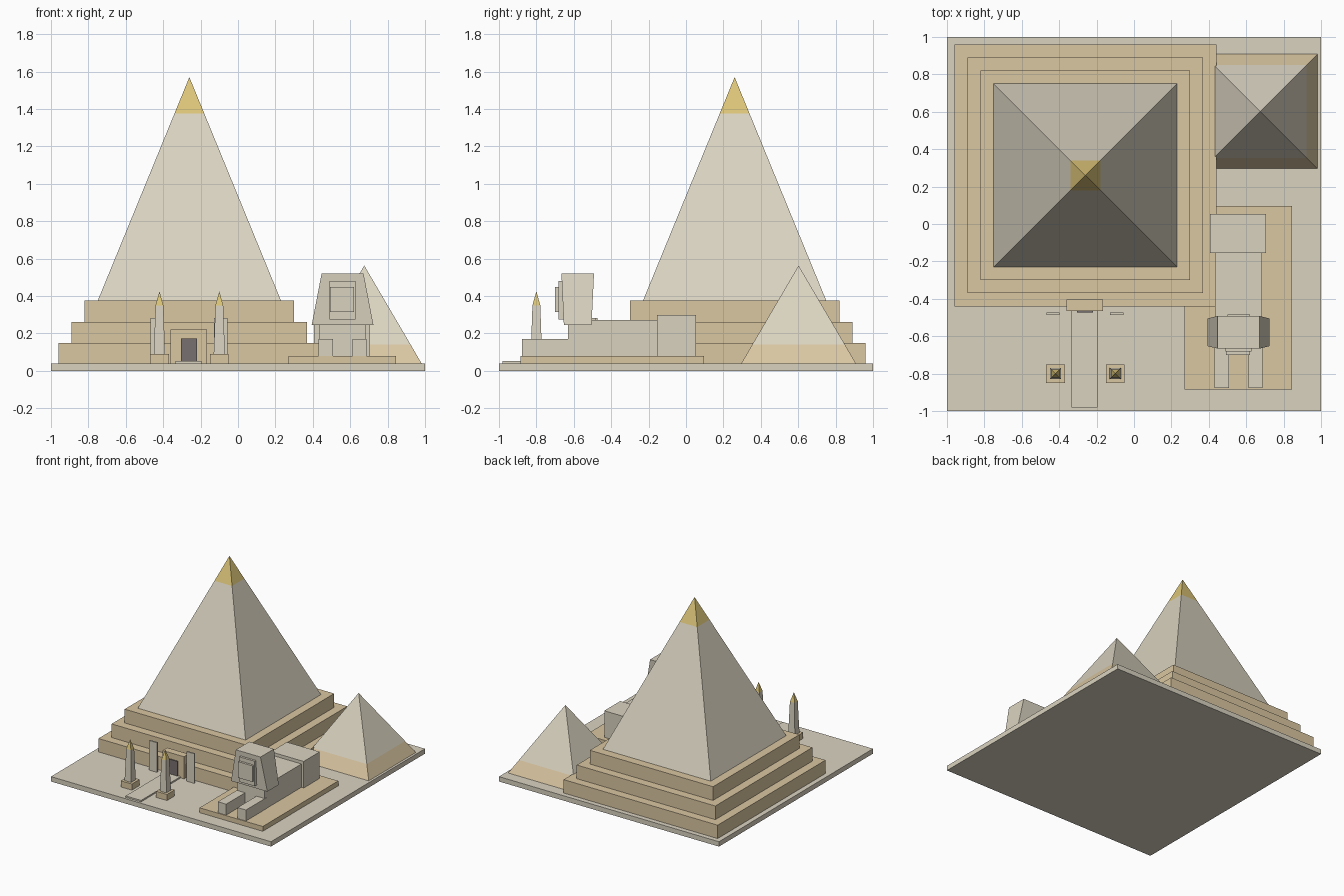
import bpy
import bmesh

default = bpy.data.objects.get("Cube")
if default:
    bpy.data.objects.remove(default, do_unlink=True)


def material(name, rgb):
    m = bpy.data.materials.new(name)
    m.use_nodes = True
    m.diffuse_color = (*rgb, 1)
    node = next(n for n in m.node_tree.nodes if n.type == "BSDF_PRINCIPLED")
    node.inputs["Base Color"].default_value = (*rgb, 1)
    return m


stone = material("pale stone", (0.70, 0.65, 0.53))
sand = material("sandstone", (0.70, 0.57, 0.36))
gold = material("gold", (0.72, 0.56, 0.19))
dark = material("dark doorway", (0.19, 0.16, 0.16))


def tower(name, cx, cy, rings, mats):
    """Loft rectangles (z, half x, half y); a zero ring is a point.
    Each section between rings takes the matching material."""
    bm = bmesh.new()
    loops = []
    for z, hx, hy in rings:
        if hx == 0:
            loops.append([bm.verts.new((cx, cy, z))] * 4)
        else:
            loops.append([bm.verts.new((cx + sx * hx, cy + sy * hy, z))
                          for sx, sy in ((-1, -1), (1, -1), (1, 1), (-1, 1))])
    slots = list(dict.fromkeys(mats))
    bm.faces.new(loops[0][::-1]).material_index = slots.index(mats[0])
    for lower, upper, mat in zip(loops, loops[1:], mats):
        for i in range(4):
            j = (i + 1) % 4
            corners = dict.fromkeys((lower[i], lower[j], upper[j], upper[i]))
            bm.faces.new(list(corners)).material_index = slots.index(mat)
    if rings[-1][1] > 0:
        bm.faces.new(loops[-1]).material_index = slots.index(mats[-1])
    bmesh.ops.recalc_face_normals(bm, faces=bm.faces)
    mesh = bpy.data.meshes.new(name)
    bm.to_mesh(mesh)
    bm.free()
    for mat in slots:
        mesh.materials.append(mat)
    obj = bpy.data.objects.new(name, mesh)
    bpy.context.collection.objects.link(obj)
    return obj


def box(name, x, y, z, mat):
    """Box from (min, max) ranges."""
    hx, hy = (x[1] - x[0]) / 2, (y[1] - y[0]) / 2
    return tower(name, sum(x) / 2, sum(y) / 2, [(h, hx, hy) for h in z], [mat])


# Ground slab
GROUND = 0.04
box("ground_slab", (-1, 1), (-1, 1), (0, GROUND), stone)

# Great pyramid on three terraces
px, py = -0.26, 0.26
levels = (GROUND, 0.15, 0.262, 0.375)
for i in range(3):
    half = 0.70 - 0.07 * i
    tower(f"terrace_{i + 1}", px, py,
          [(levels[i], half, half), (levels[i + 1], half, half)], [sand])
tower("great_pyramid", px, py,
      [(0.375, 0.49, 0.49), (1.375, 0.08, 0.08), (1.57, 0, 0)], [stone, gold])

# Small pyramid with a sandstone foot
tower("small_pyramid", 0.675, 0.602,
      [(GROUND, 0.306, 0.306), (0.14, 0.248, 0.248), (0.563, 0, 0)], [sand, stone])

# Entrance and causeway
box("entrance_frame", (-0.36, -0.165), (-0.465, -0.405), (GROUND, 0.222), sand)
box("entrance_door", (-0.305, -0.22), (-0.474, -0.46), (GROUND, 0.172), dark)
box("causeway", (-0.335, -0.195), (-0.98, -0.465), (GROUND, 0.052), stone)

# Standing slabs and obelisks either side of the causeway
for side, sx in (("right", -1), ("left", 1)):
    mid = -0.263 + sx * 0.17
    box(f"standing_slab_{side}", (mid - 0.036, mid + 0.036), (-0.486, -0.474),
        (GROUND, 0.283), stone)
    ox = -0.26 + sx * 0.16
    tower(f"obelisk_plinth_{side}", ox, -0.80,
          [(GROUND, 0.05, 0.05), (0.09, 0.05, 0.05)], [sand])
    tower(f"obelisk_{side}", ox, -0.80,
          [(0.09, 0.03, 0.03), (0.35, 0.021, 0.021), (0.425, 0, 0)], [stone, gold])

# Reclining guardian statue
box("statue_platform", (0.27, 0.845), (-0.885, 0.095), (GROUND, 0.08), sand)
box("statue_body", (0.432, 0.685), (-0.632, -0.10), (0.08, 0.272), stone)
box("statue_haunches", (0.407, 0.706), (-0.155, 0.053), (0.08, 0.298), stone)
for side, sx in (("right", -1), ("left", 1)):
    mid = 0.559 + sx * 0.09
    box(f"statue_paw_{side}", (mid - 0.038, mid + 0.038), (-0.878, -0.60),
        (0.08, 0.17), stone)
box("statue_neck", (0.50, 0.62), (-0.62, -0.485), (0.26, 0.283), stone)
tower("statue_headdress", 0.559, -0.579,
      [(0.245, 0.165, 0.074), (0.52, 0.112, 0.087)], [stone])
box("statue_face", (0.489, 0.629), (-0.682, -0.60), (0.275, 0.48), stone)
box("statue_muzzle", (0.492, 0.62), (-0.70, -0.65), (0.315, 0.447), stone)
